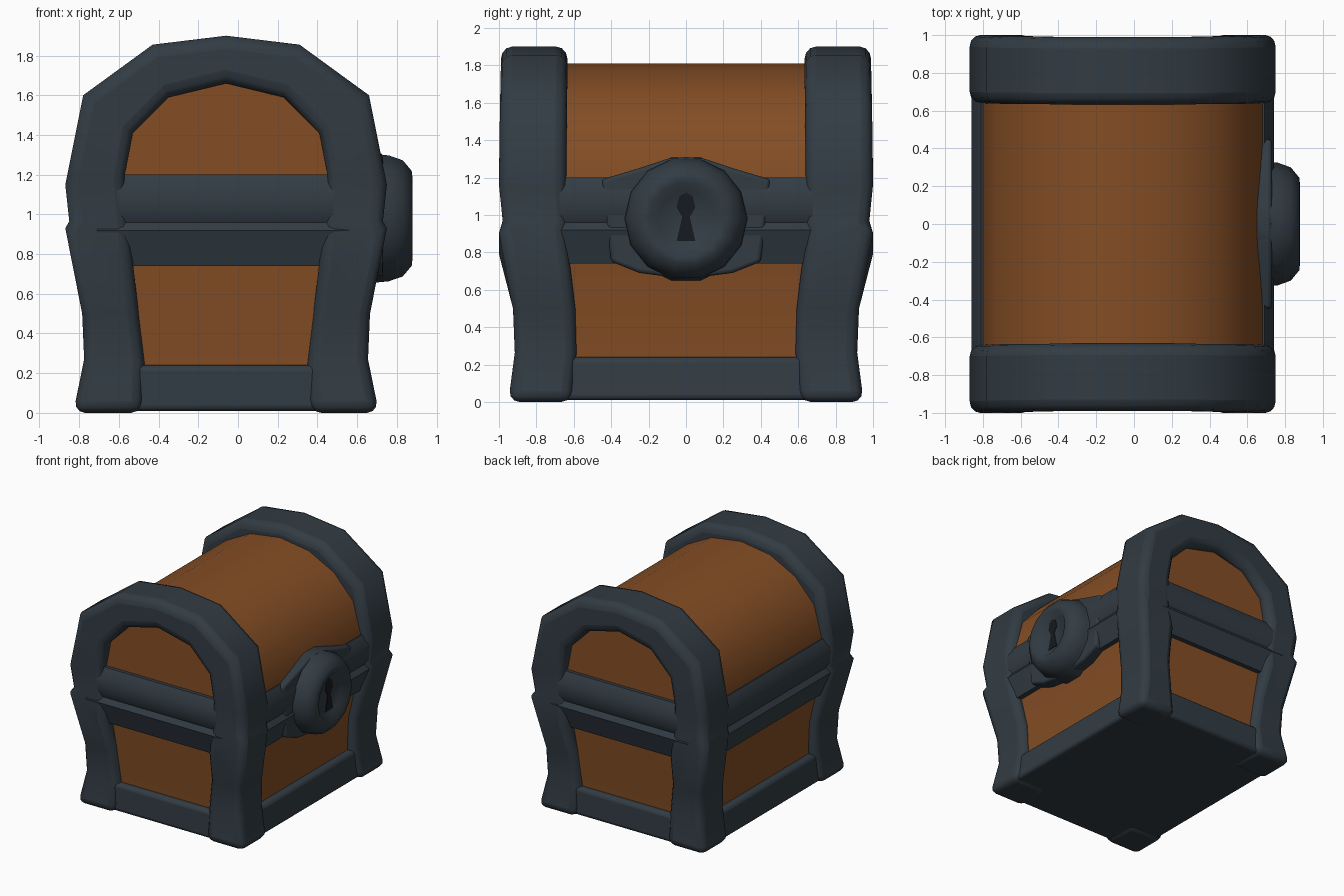
import bpy, bmesh, math
from mathutils import Vector

if "Cube" in bpy.data.objects:
    bpy.data.objects.remove(bpy.data.objects["Cube"], do_unlink=True)

CX = -0.06  # chest centre; the latch on +x shifts it off the origin


def material(name, rgb):
    mat = bpy.data.materials.new(name)
    mat.use_nodes = True
    color = (*rgb, 1)
    mat.diffuse_color = color
    bsdf = mat.node_tree.nodes["Principled BSDF"]
    bsdf.inputs["Base Color"].default_value = color
    bsdf.inputs["Roughness"].default_value = 0.8
    return mat


IRON = material("dark blue iron", (0.032, 0.045, 0.057))
WOOD = material("brown wood", (0.23, 0.075, 0.018))
BLACK = material("keyhole black", (0.008, 0.01, 0.013))


def finish(name, bm, mat, bevel=0.0, smooth=50):
    bmesh.ops.recalc_face_normals(bm, faces=bm.faces)
    mesh = bpy.data.meshes.new(name)
    bm.to_mesh(mesh)
    bm.free()
    mesh.materials.append(mat)
    obj = bpy.data.objects.new(name, mesh)
    bpy.context.collection.objects.link(obj)
    if bevel:
        mod = obj.modifiers.new("soft edges", 'BEVEL')
        mod.width = bevel
        mod.segments = 3
        mod.limit_method = 'ANGLE'
        mod.angle_limit = math.radians(60)
        mod.use_clamp_overlap = False
    bpy.ops.object.select_all(action='DESELECT')
    bpy.context.view_layer.objects.active = obj
    obj.select_set(True)
    bpy.ops.object.shade_smooth_by_angle(angle=math.radians(smooth))
    return obj


def loft(bm, rings, closed=False):
    """Skin matching rings of points; cap the ends unless closed."""
    rows = [[bm.verts.new(p) for p in ring] for ring in rings]
    pairs = list(zip(rows, rows[1:]))
    if closed:
        pairs.append((rows[-1], rows[0]))
    else:
        bm.faces.new(rows[0])
        bm.faces.new(rows[-1])
    for a, b in pairs:
        n = len(a)
        for i in range(n):
            j = (i + 1) % n
            bm.faces.new((a[i], a[j], b[j], b[i]))


def prism(name, points, lo, hi, place, mat, bevel=0.0, smooth=50):
    """Extrude a 2D profile; place(u, v, t) gives the 3D position."""
    bm = bmesh.new()
    loft(bm, [[place(u, v, t) for u, v in points] for t in (lo, hi)])
    return finish(name, bm, mat, bevel, smooth)


def frustum(name, layers, mat, bevel=0.0):
    corners = ((-1, -1), (1, -1), (1, 1), (-1, 1))
    bm = bmesh.new()
    loft(bm, [[(CX + sx * hx, sy * hy, z) for sx, sy in corners]
              for hx, hy, z in layers])
    return finish(name, bm, mat, bevel)


def mirrored(half):
    """Complete a half outline that ends on the centre line."""
    return half + [(-u, v) for u, v in reversed(half[:-1])]


# Wooden body and rounded lid
frustum("wood_body", [(0.65, 0.85, 0.1), (0.66, 0.87, 0.5), (0.73, 0.91, 0.95)], WOOD)
lid = mirrored([(0.74, 0.95), (0.74, 1.2), (0.67, 1.46), (0.5, 1.65),
                (0.27, 1.77), (0, 1.81)])
prism("wood_lid", lid, -0.91, 0.91, lambda u, v, t: (CX + u, t, v), WOOD)

# Iron base tray
frustum("base_tray", [(0.73, 0.91, 0.01), (0.705, 0.905, 0.24)], IRON, 0.03)

# Arched end bands with flared feet: outer half width, height, inner half
# width, inner height, outer depth
stations = [
    (0.77, 0.0, 0.42, 0.0, 0.95),
    (0.715, 0.27, 0.41, 0.25, 0.915),
    (0.725, 0.5, 0.44, 0.5, 0.925),
    (0.81, 0.93, 0.47, 0.76, 1.0),
    (0.79, 0.965, 0.49, 0.97, 0.98),
    (0.81, 1.15, 0.51, 1.2, 1.0),
    (0.72, 1.6, 0.47, 1.41, 0.995),
    (0.37, 1.855, 0.29, 1.59, 0.99),
    (0, 1.9, 0, 1.66, 0.99),
]
for side, label in ((-1, "front"), (1, "back")):
    path = [(1, s) for s in stations] + [(-1, s) for s in reversed(stations[:-1])]
    bm = bmesh.new()
    rings = []
    for m, (ow, oz, iw, iz, depth) in path:
        inner = 0.64 * depth
        rings.append([(CX + m * ow, side * inner, oz), (CX + m * ow, side * depth, oz),
                      (CX + m * iw, side * depth, iz), (CX + m * iw, side * inner, iz)])
    loft(bm, rings)
    finish(label + "_band", bm, IRON, 0.06, 60)

# Middle rails: one profile with the lid seam, used on all four sides
rail = [(-0.25, 0.74), (-0.07, 0.74), (-0.01, 0.92), (-0.04, 0.96),
        (-0.02, 1.0), (-0.01, 1.12), (-0.06, 1.2), (-0.25, 1.2)]
for side, ends, flanks in ((-1, "front", "right"), (1, "back", "left")):
    prism(ends + "_rail", rail, -0.65, 0.65,
          lambda u, v, t: (CX + t, side * (1 + u), v), IRON, 0, 40)
    prism(flanks + "_rail", rail, -0.8, 0.8,
          lambda u, v, t: (CX + side * (0.81 + u), t, v), IRON, 0, 40)

# Swelling of the rail behind the latch
backing = mirrored([(0.1, 0.67), (0.25, 0.69), (0.4, 0.75), (0.45, 1.19),
                    (0.25, 1.25), (0.1, 1.3), (0, 1.31)])
prism("latch_backing", backing, 0.55, 0.73, lambda u, v, t: (t, u, v), IRON, 0.02)

# Round latch with a dished face
turned = [(0.62, 0.34), (0.76, 0.325), (0.83, 0.3), (0.875, 0.245),
          (0.88, 0.2), (0.835, 0.15)]
SIDES = 14
bm = bmesh.new()
loft(bm, [[(x, r * math.cos(i * math.tau / SIDES), 0.98 + r * math.sin(i * math.tau / SIDES))
           for i in range(SIDES)] for x, r in turned])
finish("latch", bm, IRON, 0, 55)

# Keyhole plate
keyhole = mirrored([(0.05, 0.86), (0.02, 0.99), (0.05, 1.04), (0.035, 1.1), (0, 1.12)])
prism("keyhole", keyhole, 0.832, 0.839, lambda u, v, t: (t, u, v), BLACK)
